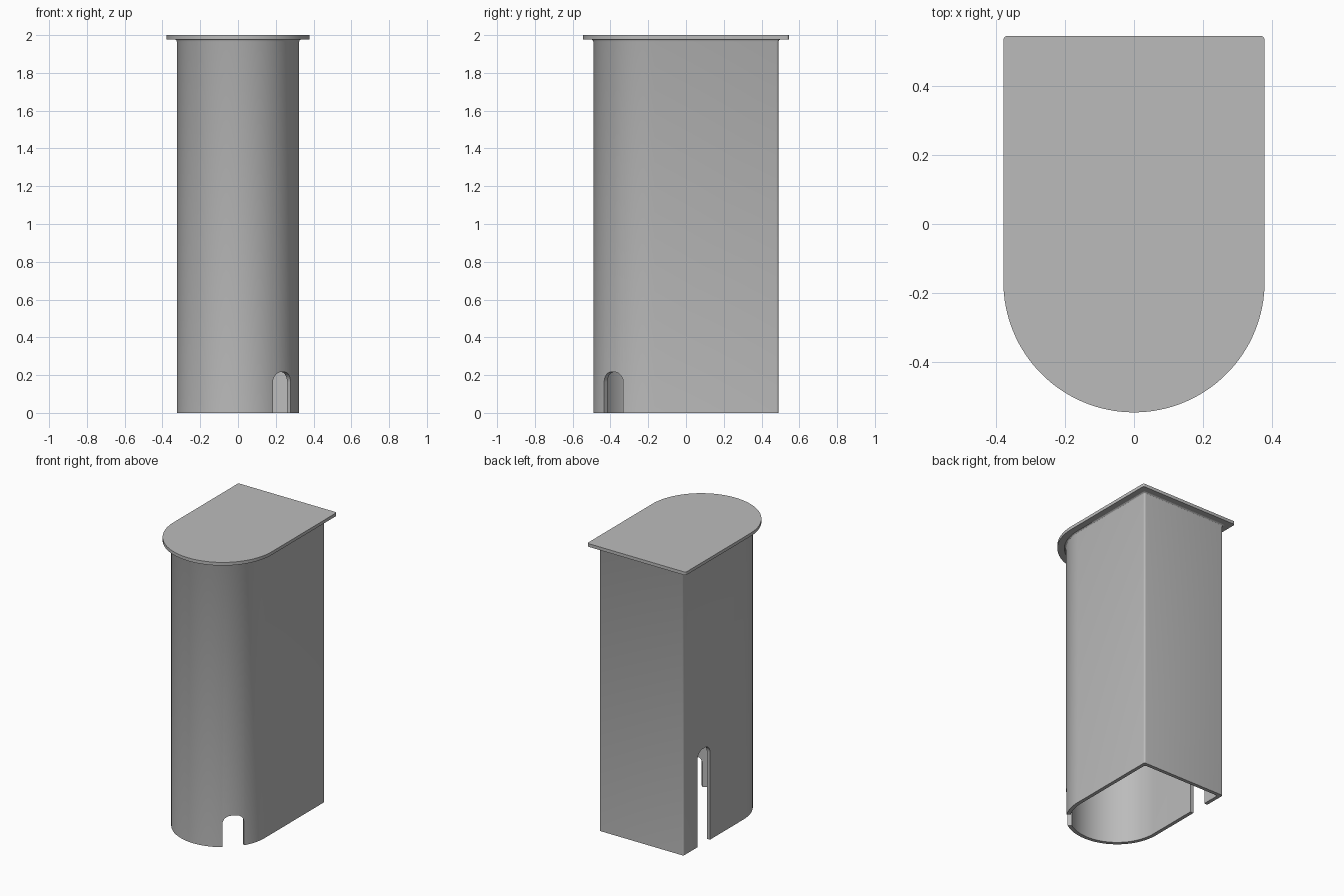
import bpy
import bmesh
from math import sin, cos, pi, radians
from mathutils import Matrix

if "Cube" in bpy.data.objects:
    bpy.data.objects.remove(bpy.data.objects["Cube"], do_unlink=True)

HALF_WIDTH, BACK, ARC_Y = 0.324, 0.49, -0.167
WALL = 0.025

grey = bpy.data.materials.new("plain grey")
grey.use_nodes = True
grey.diffuse_color = (0.5, 0.5, 0.5, 1)
grey.node_tree.nodes["Principled BSDF"].inputs["Base Color"].default_value = (0.5, 0.5, 0.5, 1)


def arc(cx, cy, r, start, end, steps):
    angles = [radians(start + (end - start) * i / steps) for i in range(steps + 1)]
    return [(cx + r * cos(a), cy + r * sin(a)) for a in angles]


def outline(grow):
    """Round front, square back with small corner fillets."""
    w, b, r = HALF_WIDTH + grow, BACK + grow, 0.012
    return (arc(0, ARC_Y, w, 180, 360, 64)
            + arc(w - r, b - r, r, 0, 90, 5)
            + arc(r - w, b - r, r, 90, 180, 5))


def finish(name, bm):
    bmesh.ops.recalc_face_normals(bm, faces=bm.faces)
    mesh = bpy.data.meshes.new(name)
    bm.to_mesh(mesh)
    bm.free()
    obj = bpy.data.objects.new(name, mesh)
    mesh.materials.append(grey)
    bpy.context.collection.objects.link(obj)
    return obj


def loft(name, levels):
    """Solid through the outline at each (grow, height) level."""
    bm = bmesh.new()
    rings = [[bm.verts.new((x, y, z)) for x, y in outline(g)] for g, z in levels]
    for low, high in zip(rings, rings[1:]):
        for i in range(len(low)):
            bm.faces.new((low[i - 1], low[i], high[i], high[i - 1]))
    bm.faces.new(rings[0])
    bm.faces.new(rings[-1])
    return finish(name, bm)


def slot_cutter(name, x, y, angle, height):
    """Upright slot with rounded top corners, cutting outward along the angle."""
    half, r = 0.069, 0.055
    pts = ([(-half, -0.1), (half, -0.1)]
           + arc(half - r, height - r, r, 0, 90, 10)
           + arc(r - half, height - r, r, 90, 180, 10))
    bm = bmesh.new()
    face = bm.faces.new([bm.verts.new((-0.15, u, z)) for u, z in pts])
    grown = bmesh.ops.extrude_face_region(bm, geom=[face])["geom"]
    bmesh.ops.translate(bm, vec=(0.3, 0, 0),
                        verts=[v for v in grown if isinstance(v, bmesh.types.BMVert)])
    bm.transform(Matrix.Translation((x, y, 0)) @ Matrix.Rotation(radians(angle), 4, "Z"))
    return finish(name, bm)


def select(obj):
    bpy.ops.object.select_all(action="DESELECT")
    obj.select_set(True)
    bpy.context.view_layer.objects.active = obj


# Hollow housing with a small fillet under the lid
housing = loft("housing", [(0, 0), (0, 1.966), (0.003, 1.973), (0.01, 1.978)])
# Cavity, short front slot and tall side slot
turn = -43
cutters = [
    loft("cavity_cutter", [(-WALL, -0.1), (-WALL, 1.99)]),
    slot_cutter("front_slot_cutter", HALF_WIDTH * cos(radians(turn)),
                ARC_Y + HALF_WIDTH * sin(radians(turn)), turn, 0.216),
    slot_cutter("side_slot_cutter", -HALF_WIDTH, 0.268, 180, 0.66),
]
select(housing)
for cutter in cutters:
    cutter.hide_render = True
    mod = housing.modifiers.new(cutter.name, "BOOLEAN")
    mod.operation, mod.solver, mod.object = "DIFFERENCE", "EXACT", cutter
    bpy.ops.object.modifier_apply(modifier=mod.name)
    bpy.data.objects.remove(cutter, do_unlink=True)

# Flat overhanging lid
lid = loft("lid", [(0.054, 1.978), (0.054, 2.0)])

for part in (housing, lid):
    select(part)
    bpy.ops.object.shade_smooth_by_angle(angle=radians(30))
